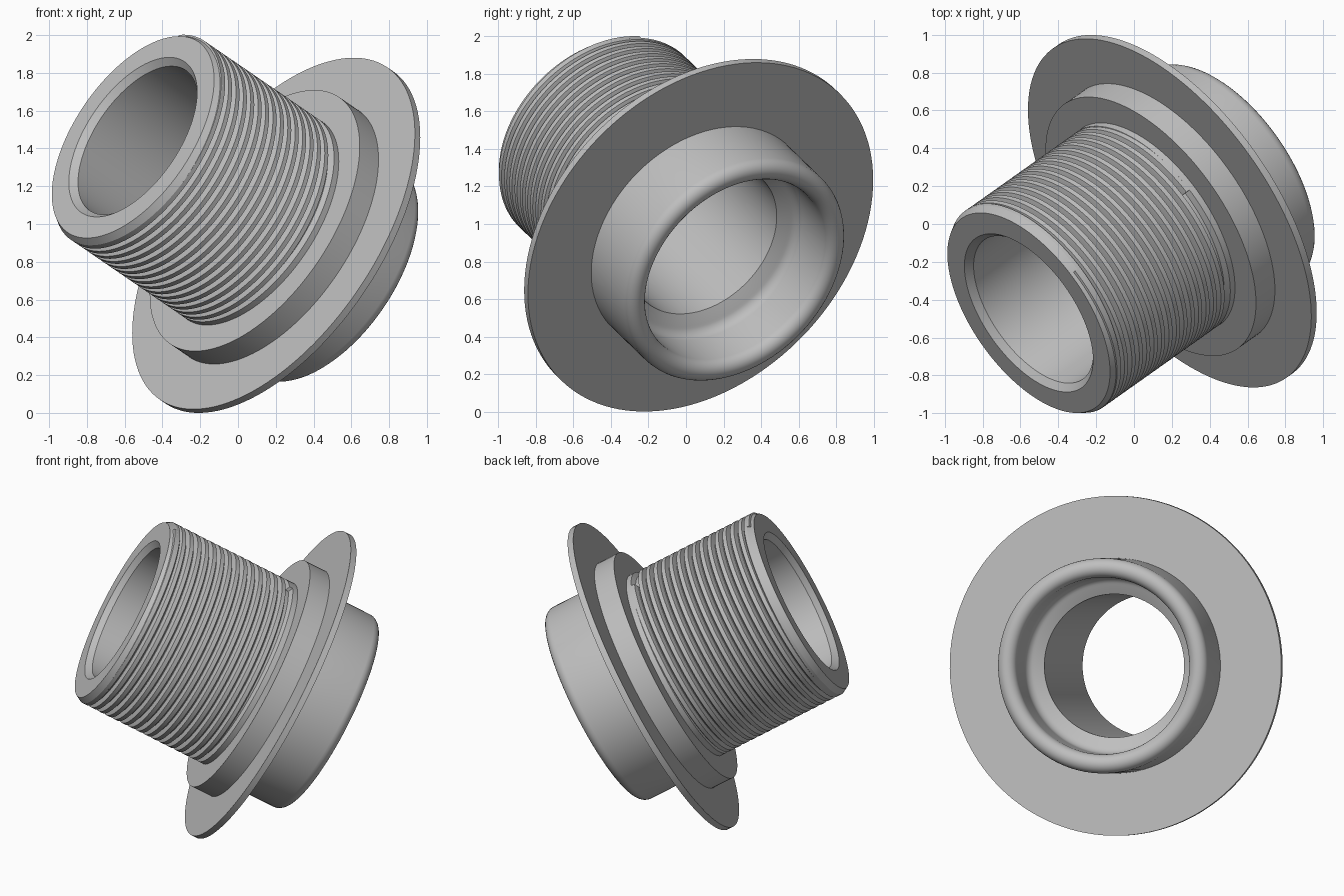
import bpy, bmesh, math
from mathutils import Vector, Matrix

cube = bpy.data.objects.get("Cube")
if cube:
    bpy.data.objects.remove(cube, do_unlink=True)

# One grey material
grey = bpy.data.materials.new("plain_grey")
grey.use_nodes = True
COLOUR = (0.52, 0.52, 0.52, 1)
grey.diffuse_color = COLOUR
grey.node_tree.nodes["Principled BSDF"].inputs["Base Color"].default_value = COLOUR

# Tilted frame: local z runs along the fitting, from threaded end to socket
axis = Vector((0.712, 0.504, -0.488)).normalized()
side = Vector((0.25, 0.23, 0.60))
side = (side - axis * side.dot(axis)).normalized()
up = axis.cross(side)
FRAME = Matrix.Translation((0.2025, 0.0675, 0.94)) @ Matrix((side, up, axis)).transposed().to_4x4()


def finish(name, bm):
    mesh = bpy.data.meshes.new(name)
    bm.to_mesh(mesh)
    bm.free()
    mesh.materials.append(grey)
    obj = bpy.data.objects.new(name, mesh)
    bpy.context.collection.objects.link(obj)
    obj.matrix_world = FRAME
    return obj


def smooth(obj):
    bpy.ops.object.select_all(action='DESELECT')
    obj.select_set(True)
    bpy.context.view_layer.objects.active = obj
    bpy.ops.object.shade_smooth_by_angle(angle=math.radians(25))


def profile_loop(bm, points):
    verts = [bm.verts.new((r, 0, s)) for r, s in points]
    return [bm.edges.new((v, verts[(i + 1) % len(verts)])) for i, v in enumerate(verts)]


def lathe(name, points):
    """Revolve a closed (radius, height) profile about local z."""
    bm = bmesh.new()
    edges = profile_loop(bm, points)
    bmesh.ops.spin(bm, geom=list(bm.verts) + edges, axis=(0, 0, 1), cent=(0, 0, 0),
                   steps=128, angle=math.tau)
    bmesh.ops.remove_doubles(bm, verts=bm.verts, dist=1e-5)
    bmesh.ops.recalc_face_normals(bm, faces=bm.faces)
    obj = finish(name, bm)
    smooth(obj)
    return obj


BORE, CORE, CREST = 0.45, 0.603, 0.634
END, SHOULDER, FLOOR = -1.065, -0.16, 0.055

# Hollow shank with chamfered mouth and plain lands at both ends of the thread
lathe("threaded_shank", [
    (BORE, FLOOR), (BORE, END + 0.035), (0.484, END), (0.612, END),
    (CREST, END + 0.04), (CREST, END + 0.06), (CORE, END + 0.075),
    (CORE, SHOULDER - 0.05), (CREST, SHOULDER - 0.035),
    (CREST, SHOULDER + 0.02), (CREST, FLOOR)])

# Helical thread ridge
TURNS, PITCH = 15, 0.055
start = SHOULDER - 0.045 - TURNS * PITCH
bm = bmesh.new()
profile_loop(bm, [(CORE - 0.01, start - 0.028), (CORE, start - 0.026), (CREST, start - 0.013),
                  (CREST, start + 0.013), (CORE, start + 0.026), (CORE - 0.01, start + 0.028)])
ridge = finish("thread_ridge", bm)
screw = ridge.modifiers.new("helix", 'SCREW')
screw.axis = 'Z'
screw.angle = math.tau
screw.screw_offset = PITCH
screw.iterations = TURNS
screw.steps = screw.render_steps = 96
screw.use_normal_calculate = True
screw.use_smooth_shade = False
bpy.context.view_layer.objects.active = ridge
ridge.select_set(True)
bpy.ops.object.modifier_apply(modifier=screw.name)
bm = bmesh.new()
bm.from_mesh(ridge.data)
bmesh.ops.holes_fill(bm, edges=[e for e in bm.edges if e.is_boundary])
bmesh.ops.recalc_face_normals(bm, faces=bm.faces)
bm.to_mesh(ridge.data)
bm.free()
smooth(ridge)

# Collar and wide thin flange
lathe("collar", [(0.5, SHOULDER), (0.792, SHOULDER), (0.792, 0), (0.5, 0)])
lathe("flange", [(0.5, -0.02), (1.066, -0.02), (1.066, 0.02), (0.5, 0.02)])

# Socket: straight wall, fully rounded lip, filleted floor down to the bore
LIP_R, LIP_S, LIP = 0.615, 0.365, 0.06
lip = [(LIP_R + LIP * math.cos(a), LIP_S + LIP * math.sin(a))
       for a in (math.pi * i / 12 for i in range(13))]
FILLET = 0.07
fillet_s = FLOOR + 0.03 + FILLET
fillet = [(LIP_R - LIP - FILLET + FILLET * math.cos(a), fillet_s - FILLET * math.sin(a))
          for a in (math.radians(70) * i / 7 for i in range(8))]
lathe("socket", [(0.675, 0)] + lip + fillet + [(BORE, FLOOR), (BORE + 0.02, 0)])
